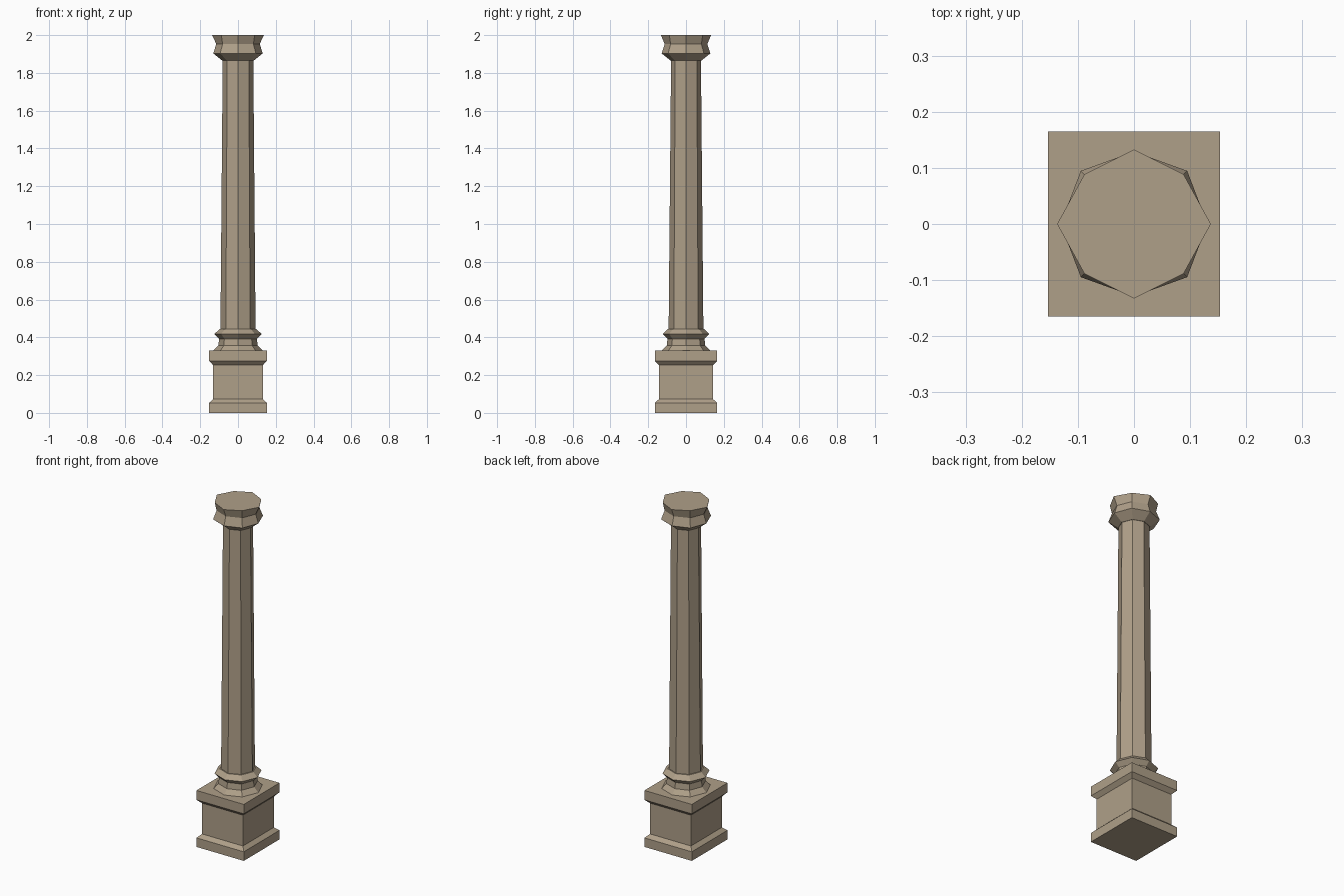
import bpy, bmesh, math

if "Cube" in bpy.data.objects:
    bpy.data.objects.remove(bpy.data.objects["Cube"])

stone = bpy.data.materials.new("tan stone")
stone.diffuse_color = (0.43, 0.35, 0.25, 1)
stone.use_nodes = True
stone.node_tree.nodes["Principled BSDF"].inputs["Base Color"].default_value = stone.diffuse_color


def stack(name, rings):
    """Loft a list of equally sized vertex rings into a closed solid."""
    bm = bmesh.new()
    loops = [[bm.verts.new(p) for p in ring] for ring in rings]
    n = len(loops[0])
    for a, b in zip(loops, loops[1:]):
        for i in range(n):
            j = (i + 1) % n
            bm.faces.new((a[i], a[j], b[j], b[i]))
    bm.faces.new(loops[0][::-1])
    bm.faces.new(loops[-1])
    bmesh.ops.recalc_face_normals(bm, faces=bm.faces)
    me = bpy.data.meshes.new(name)
    bm.to_mesh(me)
    bm.free()
    me.materials.append(stone)
    ob = bpy.data.objects.new(name, me)
    bpy.context.collection.objects.link(ob)
    return ob


def rect(x, y, z):
    return [(-x, -y, z), (x, -y, z), (x, y, z), (-x, y, z)]


def octagon(x, y, d, z):
    """Eight corners: x and y on the axes, d is the diagonal radius."""
    ring = []
    for i in range(8):
        a = i * math.pi / 4
        rx, ry = (d, d) if i % 2 else (x, y)
        ring.append((rx * math.cos(a), ry * math.sin(a), z))
    return ring


# square pedestal with chamfered plinth and cap
stack("pedestal", [rect(*p) for p in (
    (0.153, 0.165, 0), (0.153, 0.165, 0.053), (0.132, 0.143, 0.073),
    (0.132, 0.143, 0.253), (0.153, 0.165, 0.275), (0.153, 0.165, 0.33))])

# moulded octagonal base
stack("column_base", [octagon(*p) for p in (
    (0.133, 0.13, 0.133, 0.328), (0.104, 0.102, 0.106, 0.357),
    (0.100, 0.098, 0.102, 0.392), (0.126, 0.123, 0.126, 0.417),
    (0.098, 0.097, 0.098, 0.443))])

# tapered shaft
stack("shaft", [octagon(0.093, 0.092, 0.091, 0.44),
                octagon(0.081, 0.079, 0.081, 1.867)])

# flared capital
stack("capital", [octagon(*p) for p in (
    (0.083, 0.081, 0.083, 1.865), (0.131, 0.129, 0.134, 1.903),
    (0.115, 0.113, 0.115, 1.953), (0.137, 0.133, 0.125, 2.0))])
